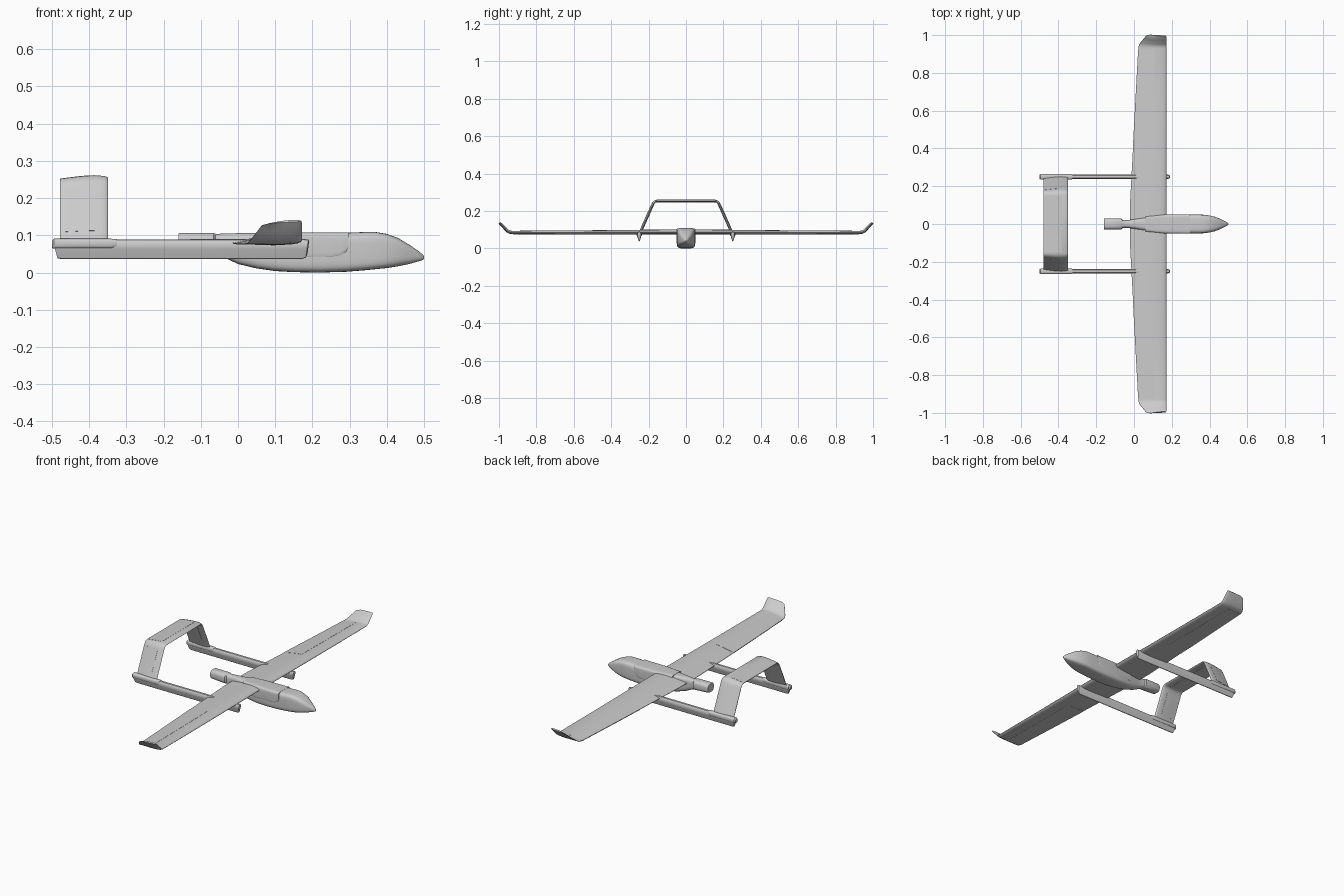
import bpy, bmesh
from math import sin, cos, pi, hypot, copysign, radians

if "Cube" in bpy.data.objects:
    bpy.data.objects.remove(bpy.data.objects["Cube"])


def loft(name, rings, angle=35):
    """Skin a list of equal-length closed rings and cap both ends."""
    bm = bmesh.new()
    loops = [[bm.verts.new(p) for p in r] for r in rings]
    n = len(loops[0])
    for a, b in zip(loops, loops[1:]):
        for i in range(n):
            j = (i + 1) % n
            bm.faces.new((a[i], a[j], b[j], b[i]))
    bm.faces.new(loops[0])
    bm.faces.new(loops[-1])
    bmesh.ops.recalc_face_normals(bm, faces=bm.faces)
    me = bpy.data.meshes.new(name)
    bm.to_mesh(me)
    bm.free()
    ob = bpy.data.objects.new(name, me)
    bpy.context.collection.objects.link(ob)
    bpy.context.view_layer.objects.active = ob
    ob.select_set(True)
    bpy.ops.object.shade_smooth_by_angle(angle=radians(angle))
    ob.select_set(False)
    return ob


def body_ring(x, hw, z0, z1, e=4.0, n=32):
    """Rounded-square cross-section."""
    ring = []
    for i in range(n):
        a = 2 * pi * (i + 0.5) / n
        c, s = cos(a), sin(a)
        ring.append((x, hw * copysign(abs(c) ** (2 / e), c),
                     (z0 + z1) / 2 + (z1 - z0) / 2 * copysign(abs(s) ** (2 / e), s)))
    return ring


FOIL = [(0, 0.0), (0.02, 0.4), (0.07, 0.7), (0.15, 0.9), (0.3, 1.0), (0.45, 0.93),
        (0.6, 0.75), (0.8, 0.43), (1, 0.1)]


def half_thick(c):
    for (a, t0), (b, t1) in zip(FOIL, FOIL[1:]):
        if c <= b:
            return t0 + (t1 - t0) * (c - a) / (b - a)
    return FOIL[-1][1]


def foil_span(name, stations, drop, x_start=None, extra=0.0):
    """Sweep an aerofoil along stations of (y, z, x_lead, x_trail, thickness).
    x_start keeps only the chord behind that x, for control surfaces."""
    rings = []
    for i, (y, z, le, te, th) in enumerate(stations):
        p, q = stations[max(i - 1, 0)], stations[min(i + 1, len(stations) - 1)]
        ty, tz = q[0] - p[0], q[1] - p[1]
        d = hypot(ty, tz)
        ny, nz = -tz / d, ty / d
        c0 = 0 if x_start is None else (le - x_start) / (le - te)
        cs = [c0 + (1 - c0) * c for c, _ in FOIL]
        up, low = [], []
        for c in cs:
            t = half_thick(c) * th / 2 + extra
            m = -drop * c * c
            x = le + (te - le) * c
            up.append((x, y + ny * (m + t), z + nz * (m + t)))
            low.append((x, y + ny * (m - t), z + nz * (m - t)))
        if x_start is None and extra == 0:
            rings.append(up + low[:0:-1])
        else:
            rings.append(up + low[::-1])
    return loft(name, rings)


def both_sides(half):
    """Mirror stations running from the centre outwards."""
    return [(-s[0],) + s[1:] for s in reversed(half)] + half


def wing_te(y):
    return -0.027 + 0.054 * y


# Fuselage with rear engine pod: x, half width, bottom, top, squareness
body = [(-0.16, 0.027, 0.058, 0.105, 3), (-0.155, 0.029, 0.056, 0.107, 3),
        (-0.066, 0.029, 0.05, 0.107, 3), (-0.06, 0.022, 0.05, 0.104, 3),
        (-0.03, 0.021, 0.037, 0.105, 3), (0, 0.026, 0.023, 0.106, 3.5),
        (0.05, 0.035, 0.011, 0.106, 4), (0.1, 0.043, 0.004, 0.106, 4.5),
        (0.15, 0.048, 0.001, 0.107, 5), (0.22, 0.05, 0, 0.107, 5),
        (0.29, 0.05, 0.002, 0.107, 5), (0.34, 0.05, 0.006, 0.109, 5),
        (0.37, 0.049, 0.009, 0.109, 5), (0.4, 0.045, 0.012, 0.104, 4.5),
        (0.43, 0.038, 0.017, 0.093, 4), (0.46, 0.026, 0.023, 0.075, 3.2),
        (0.485, 0.013, 0.03, 0.058, 2.6), (0.497, 0.006, 0.034, 0.048, 2.2),
        (0.5, 0.002, 0.037, 0.043, 2)]
loft("fuselage", [body_ring(*s) for s in body])

# Raised saddle cover over the wing root
saddle = [(0.06, 0.04, 0.035, 0.1072), (0.15, 0.05, 0.034, 0.108),
          (0.25, 0.0515, 0.034, 0.108), (0.275, 0.0515, 0.039, 0.108),
          (0.29, 0.0515, 0.05, 0.108), (0.297, 0.0515, 0.065, 0.108)]
loft("wing_saddle", [body_ring(*s, e=7) for s in saddle])

# Main wing with upturned tips
half_wing = [(0, 0.089, 0.172, wing_te(0), 0.026), (0.1, 0.089, 0.172, wing_te(0.1), 0.026),
             (0.38, 0.087, 0.172, wing_te(0.38), 0.024), (0.65, 0.086, 0.172, wing_te(0.65), 0.021),
             (0.93, 0.086, 0.172, 0.023, 0.018), (0.943, 0.088, 0.172, 0.026, 0.017),
             (0.954, 0.095, 0.172, 0.034, 0.016), (0.975, 0.117, 0.172, 0.052, 0.013),
             (0.99, 0.133, 0.172, 0.064, 0.011), (0.996, 0.139, 0.17, 0.085, 0.008)]
foil_span("main_wing", both_sides(half_wing[1:]), 0.009)

# Ailerons, just proud of the wing skin
for side, sgn in (("left", 1), ("right", -1)):
    st = [(y * sgn, z, 0.172, wing_te(y) - 0.001, t)
          for y, z, t in ((0.43, 0.0868, 0.0234), (0.65, 0.086, 0.021), (0.925, 0.086, 0.018))]
    if sgn < 0:
        st.reverse()
    foil_span("aileron_" + side, st, 0.009, x_start=0.108, extra=0.0008)

# Tail booms: teardrop section, wide at the top and pointed below
TEAR = [(0, 1), (0.5, 0.97), (0.85, 0.85), (1, 0.66), (0.85, 0.5), (0.5, 0.24), (0.2, 0.03), (0, 0)]
TEAR = TEAR + [(-a, b) for a, b in TEAR[-2:0:-1]]


def boom_ring(x, hw, z0, z1, y0, lean=0.0):
    return [(x + lean * b, y0 + hw * a, z0 + (z1 - z0) * b) for a, b in TEAR]


for side, y0 in (("left", 0.25), ("right", -0.25)):
    boom = [(-0.485, 0.011, 0.038, 0.088, -0.013), (-0.47, 0.012, 0.036, 0.089, 0),
            (0.17, 0.012, 0.036, 0.09, 0.005), (0.182, 0.01, 0.04, 0.089, 0.007),
            (0.187, 0.005, 0.052, 0.084, 0.004)]
    loft("tail_boom_" + side, [boom_ring(x, w, a, b, y0, l) for x, w, a, b, l in boom])
    # Socket that holds the tail fin
    sock = [(-0.5, 0.01, 0.066, 0.086), (-0.494, 0.015, 0.064, 0.091), (-0.34, 0.015, 0.064, 0.091),
            (-0.325, 0.0125, 0.068, 0.09)]
    loft("fin_socket_" + side, [[(x, y + y0, z) for x, y, z in body_ring(*s, e=3, n=20)] for s in sock])

# Arched tail: two leaning fins joined by a flat stabiliser
LE, TE, TH = -0.349, -0.478, 0.014
arch = [(0.155, 0.254), (0.166, 0.2505), (0.174, 0.242), (0.18, 0.231), (0.241, 0.095), (0.25, 0.075)]
foil_span("arched_tail", both_sides([(y, z, LE, TE, TH) for y, z in arch]), 0.003)

# Elevator and rudders
foil_span("elevator", [(y, 0.254, LE, TE, TH) for y in (-0.15, 0.15)], 0.003, x_start=-0.385, extra=0.0008)
for side, sgn in (("left", 1), ("right", -1)):
    st = [(y * sgn, z, LE, TE, TH) for y, z in ((0.1815, 0.2275), (0.2345, 0.1095))]
    if sgn < 0:
        st.reverse()
    foil_span("rudder_" + side, st, 0.003, x_start=-0.385, extra=0.0008)
